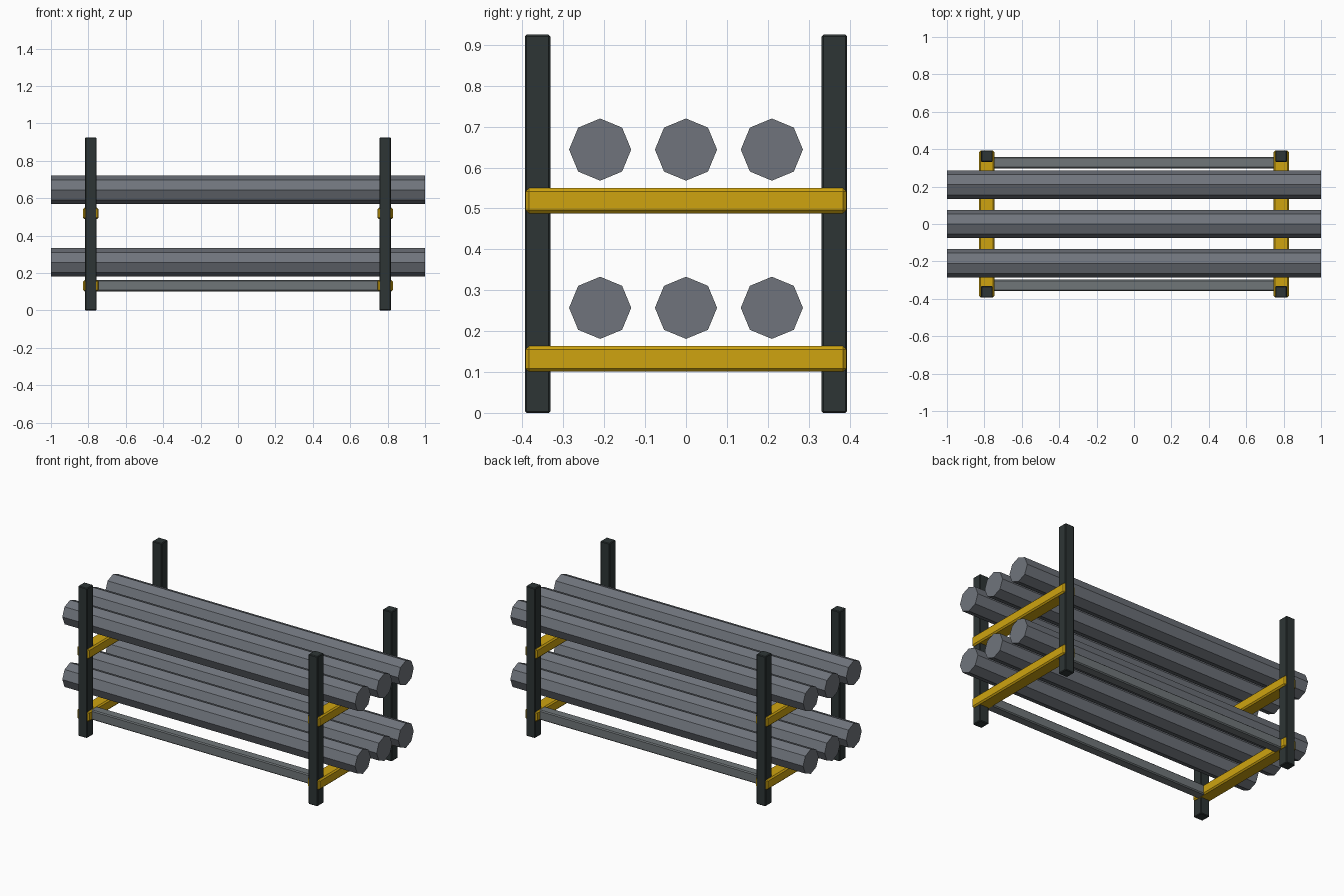
import bpy
import math

if "Cube" in bpy.data.objects:
    bpy.data.objects.remove(bpy.data.objects["Cube"], do_unlink=True)


def make_material(name, rgb):
    mat = bpy.data.materials.new(name)
    mat.use_nodes = True
    colour = (*rgb, 1.0)
    mat.diffuse_color = colour
    mat.node_tree.nodes["Principled BSDF"].inputs["Base Color"].default_value = colour
    return mat


dark_steel = make_material("dark steel", (0.027, 0.036, 0.036))
yellow_paint = make_material("yellow paint", (0.62, 0.37, 0.005))
pipe_grey = make_material("pipe grey", (0.16, 0.175, 0.2))
rail_grey = make_material("rail grey", (0.16, 0.18, 0.19))


def bar(name, size, location, mat, bevel):
    """Box with chamfered edges."""
    bpy.ops.mesh.primitive_cube_add(size=1, location=location)
    obj = bpy.context.object
    obj.name = name
    obj.scale = size
    bpy.ops.object.transform_apply(location=False, rotation=False, scale=True)
    mod = obj.modifiers.new("chamfer", "BEVEL")
    mod.width = bevel
    mod.segments = 1
    obj.data.materials.append(mat)
    return obj


def pipe(name, y, z):
    """Eight-sided solid pipe along x, with a corner pointing up."""
    bpy.ops.mesh.primitive_cylinder_add(vertices=8, radius=0.076, depth=2,
                                        location=(0, y, z),
                                        rotation=(0, math.pi / 2, 0))
    obj = bpy.context.object
    obj.name = name
    obj.data.materials.append(pipe_grey)


SIDES = (("left", 1), ("right", -1))
ENDS = (("front", -1), ("back", 1))
LEVELS = (("lower", 0.132), ("upper", 0.519))
POST_X = 0.787

for side, sx in SIDES:
    # Corner posts
    for end, sy in ENDS:
        bar(f"{end}_{side}_post", (0.062, 0.062, 0.925),
            (sx * POST_X, sy * 0.363, 0.4625), dark_steel, 0.004)
    # Cross beams, a hair shorter than the outer faces of the posts
    for level, z in LEVELS:
        bar(f"{level}_{side}_beam", (0.082, 0.784, 0.062),
            (sx * POST_X, 0, z), yellow_paint, 0.008)

# Long rails tying the lower beams together
for end, sy in ENDS:
    bar(f"{end}_rail", (1.65, 0.06, 0.06),
        (0, sy * 0.328, 0.132), rail_grey, 0.006)

# Three pipes resting on each level
for level, z in LEVELS:
    for place, y in (("front", -0.21), ("middle", 0), ("back", 0.21)):
        pipe(f"{level}_{place}_pipe", y, z + 0.125)
